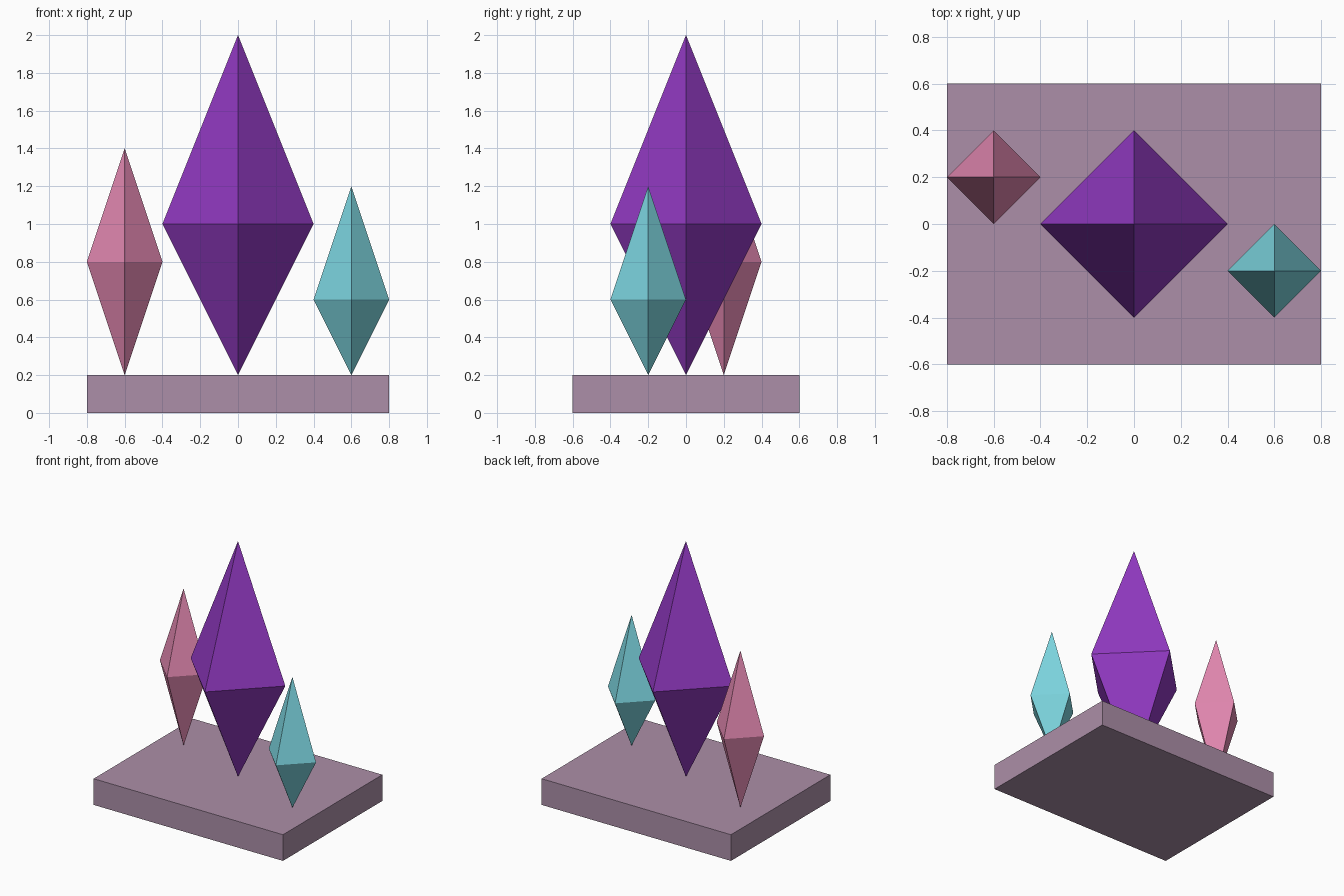
import bpy, bmesh

if "Cube" in bpy.data.objects:
    bpy.data.objects.remove(bpy.data.objects["Cube"])


def material(name, rgb):
    # sRGB 0-255 to linear
    lin = [((c / 255 + 0.055) / 1.055) ** 2.4 for c in rgb]
    m = bpy.data.materials.new(name)
    m.diffuse_color = (*lin, 1)
    m.use_nodes = True
    m.node_tree.nodes["Principled BSDF"].inputs["Base Color"].default_value = m.diffuse_color
    return m


def finish(name, bm, mat):
    bmesh.ops.recalc_face_normals(bm, faces=bm.faces)
    mesh = bpy.data.meshes.new(name)
    bm.to_mesh(mesh)
    bm.free()
    mesh.materials.append(mat)
    bpy.context.collection.objects.link(bpy.data.objects.new(name, mesh))


def crystal(name, x, y, radius, bottom, middle, top, mat):
    # four-sided double pyramid with corners on the axes
    bm = bmesh.new()
    ring = [bm.verts.new((x + radius * dx, y + radius * dy, middle))
            for dx, dy in ((1, 0), (0, 1), (-1, 0), (0, -1))]
    for z in (bottom, top):
        tip = bm.verts.new((x, y, z))
        for i in range(4):
            bm.faces.new((ring[i], ring[(i + 1) % 4], tip))
    finish(name, bm, mat)


# base slab
bm = bmesh.new()
bmesh.ops.create_cube(bm, size=1)
for v in bm.verts:
    v.co = (v.co.x * 1.6, v.co.y * 1.2, (v.co.z + 0.5) * 0.2)
finish("base_slab", bm, material("mauve stone", (172, 143, 168)))

# crystals
crystal("large_crystal", 0, 0, 0.4, 0.2, 1.0, 2.0, material("purple", (145, 57, 193)))
crystal("left_crystal", -0.6, 0.2, 0.2, 0.2, 0.8, 1.4, material("pink", (226, 135, 176)))
crystal("right_crystal", 0.6, -0.2, 0.2, 0.2, 0.6, 1.2, material("teal", (125, 214, 224)))
